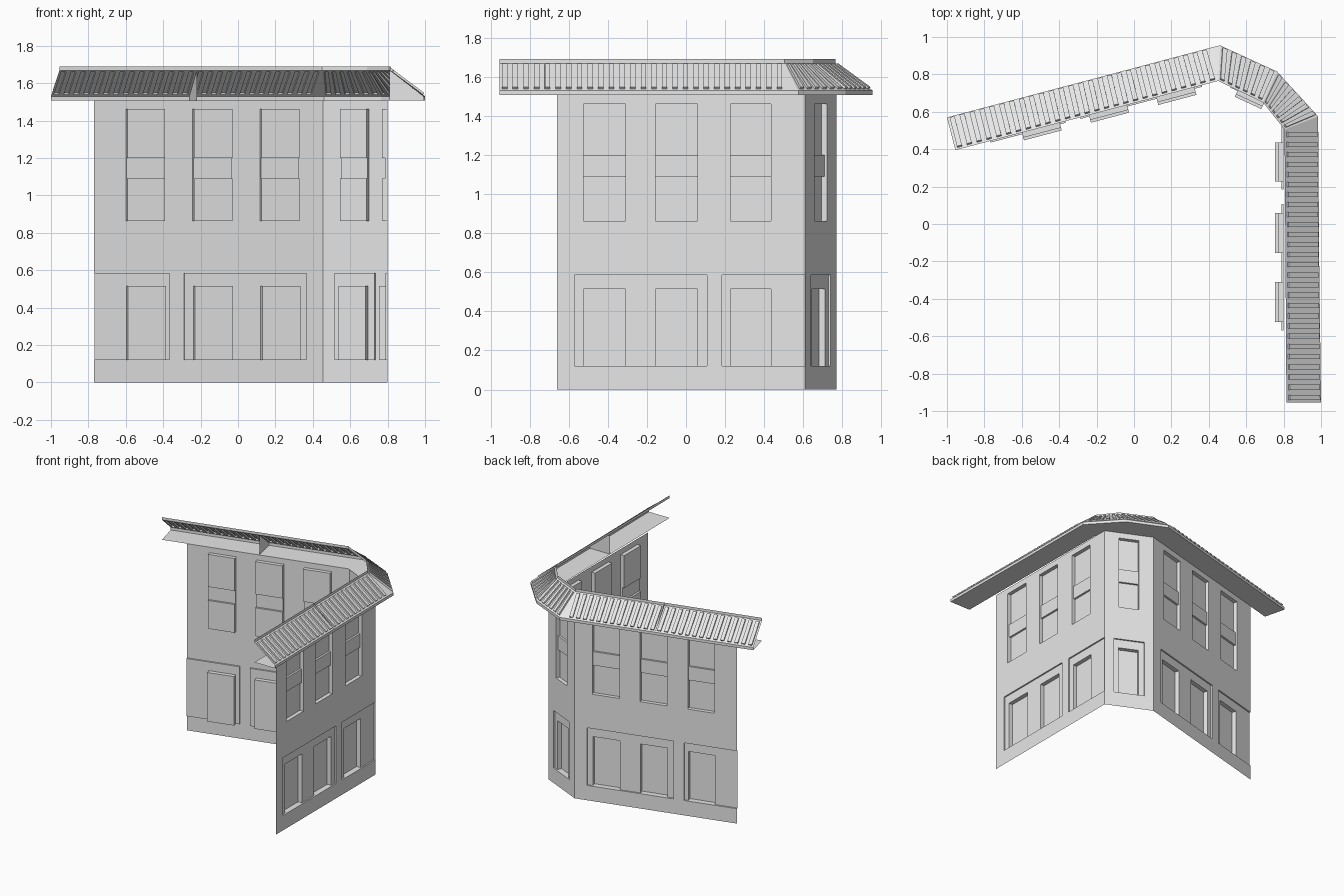
import bpy, bmesh
from mathutils import Vector

cube = bpy.data.objects.get("Cube")
if cube:
    bpy.data.objects.remove(cube)

grey = bpy.data.materials.new("plain_grey")
grey.use_nodes = True
grey.diffuse_color = (0.8, 0.8, 0.8, 1)
grey.node_tree.nodes["Principled BSDF"].inputs["Base Color"].default_value = (0.8, 0.8, 0.8, 1)

WALL_TOP, EAVE, RIDGE, ROOF_TOP = 1.508, 1.53, 1.668, 1.69


def finish(name, bm):
    bmesh.ops.remove_doubles(bm, verts=bm.verts, dist=0.0002)
    bmesh.ops.dissolve_degenerate(bm, edges=bm.edges, dist=0.0002)
    mesh = bpy.data.meshes.new(name)
    bm.to_mesh(mesh)
    bm.free()
    mesh.materials.append(grey)
    obj = bpy.data.objects.new(name, mesh)
    bpy.context.collection.objects.link(obj)


def quad(bm, points):
    bm.faces.new([bm.verts.new(p) for p in points])


def relief(bm, rects, place):
    """Sheet over the unit square; each rect (u0, u1, v0, v1, offset) is pushed in or out."""
    us = sorted({0, 1} | {u for r in rects for u in r[:2] if 0 < u < 1})
    vs = sorted({0, 1} | {v for r in rects for v in r[2:4] if 0 < v < 1})

    def offset(i, j):
        u, v = (us[i] + us[i + 1]) / 2, (vs[j] + vs[j + 1]) / 2
        hits = [r[4] for r in rects if r[0] < u < r[1] and r[2] < v < r[3]]
        return hits[-1] if hits else 0

    for i in range(len(us) - 1):
        for j in range(len(vs) - 1):
            a, b, c, d = us[i], us[i + 1], vs[j], vs[j + 1]
            h = offset(i, j)
            quad(bm, [place(a, c, h), place(b, c, h), place(b, d, h), place(a, d, h)])
            if i + 2 < len(us):
                k = offset(i + 1, j)
                if k != h:
                    quad(bm, [place(b, c, h), place(b, c, k), place(b, d, k), place(b, d, h)])
            if j + 2 < len(vs):
                k = offset(i, j + 1)
                if k != h:
                    quad(bm, [place(a, d, h), place(b, d, h), place(b, d, k), place(a, d, k)])


def wall(name, start, end, axis, windows, shops):
    """Wall with recessed shop fronts and sash windows, spans given along one axis."""
    a, b = Vector((*start, 0)), Vector((*end, 0))
    out = (b - a).cross(Vector((0, 0, 1))).normalized()

    def rect(span, z0, z1, depth):
        t = sorted((s - a[axis]) / (b[axis] - a[axis]) for s in span)
        return (t[0], t[1], z0 / WALL_TOP, z1 / WALL_TOP, -depth)

    rects = [rect(s, 0.12, 0.585, 0.012) for s in shops]
    for w in windows:
        rects += [rect(w, 0.12, 0.515, 0.046),      # shop window
                  rect(w, 0.862, 1.462, 0.031),     # sash panes
                  rect(w, 1.09, 1.2, 0.015)]        # sash rail
    bm = bmesh.new()
    relief(bm, rects, lambda u, v, h: a.lerp(b, u) + out * h + Vector((0, 0, v * WALL_TOP)))
    finish(name, bm)


# Walls
right_end, corner_a, corner_b, back_end = (0.8, -0.66), (0.8, 0.61), (0.455, 0.77), (-0.77, 0.447)
wall("right_wall", right_end, corner_a, 1,
     [(-0.525, -0.31), (-0.155, 0.06), (0.228, 0.436)], [(-0.57, 0.108), (0.185, 0.609)])
wall("corner_wall", corner_a, corner_b, 0, [(0.558, 0.7)], [(0.52, 0.735)])
wall("back_wall", corner_b, back_end, 0,
     [(-0.6, -0.398), (-0.242, -0.038), (0.118, 0.322)], [(-0.78, -0.368), (-0.29, 0.362)])

# Roof stations: eave point, ridge point, number of ribs to the next station
stations = [
    ((1.0, -0.955), (0.815, -0.955), 14),
    ((0.99, -0.19), (0.81, -0.19), 13),
    ((0.985, 0.505), (0.805, 0.505), 0),
    ((0.985, 0.575), (0.805, 0.505), 6),
    ((0.765, 0.815), (0.69, 0.65), 6),
    ((0.46, 0.955), (0.45, 0.765), 0),
    ((0.4, 0.94), (0.45, 0.765), 13),
    ((-0.26, 0.765), (-0.22, 0.588), 14),
    ((-1.0, 0.57), (-0.955, 0.395), 0),
]


def at(xy, z):
    return Vector((*xy, z))


tiles, trim, soffit = bmesh.new(), bmesh.new(), bmesh.new()
for (e0, r0, ribs), (e1, r1, _) in zip(stations, stations[1:]):
    # Ribbed slope
    a, b, c, d = at(e0, EAVE), at(e1, EAVE), at(r0, RIDGE), at(r1, RIDGE)
    out = (b - a).cross((c + d - a - b) / 2).normalized()
    rects = [((k + 0.25) / ribs, (k + 0.75) / ribs, 0.06, 0.94, 0.012) for k in range(ribs)]
    relief(tiles, rects, lambda u, v, h: a.lerp(b, u).lerp(c.lerp(d, u), v) + out * h)
    # Fascia and ridge strips
    quad(trim, [at(e0, WALL_TOP), at(e1, WALL_TOP), b, a])
    if r0 != r1:
        quad(trim, [c, d, at(r1, ROOF_TOP), at(r0, ROOF_TOP)])
    # Flat underside
    quad(soffit, [at(r0, WALL_TOP), at(r1, WALL_TOP), at(e1, WALL_TOP), at(e0, WALL_TOP)])
finish("roof_slope", tiles)
finish("roof_trim", trim)
finish("roof_soffit", soffit)

# Triangular braces inside the roof
braces = bmesh.new()
for eave, ridge, _ in (stations[1], stations[7]):
    quad(braces, [at(ridge, WALL_TOP), at(eave, WALL_TOP), at(eave, EAVE), at(ridge, ROOF_TOP)])
finish("roof_braces", braces)
